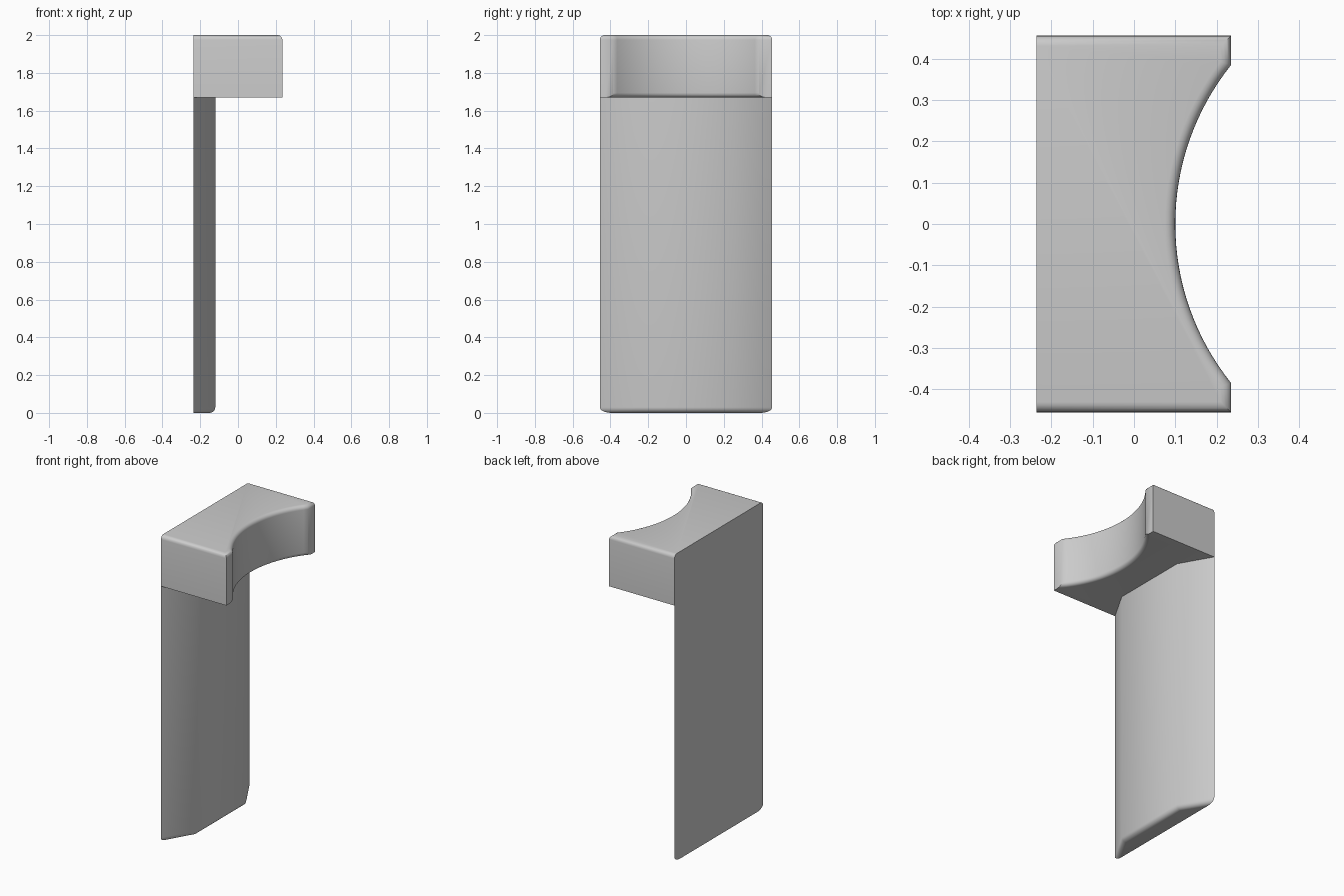
import bpy
import bmesh
import math

cube = bpy.data.objects.get("Cube")
if cube:
    bpy.data.objects.remove(cube, do_unlink=True)

grey = bpy.data.materials.new("light grey")
grey.use_nodes = True
grey.diffuse_color = (0.6, 0.6, 0.6, 1)
grey.node_tree.nodes["Principled BSDF"].inputs["Base Color"].default_value = (0.6, 0.6, 0.6, 1)

BACK, TIP, HALF = -0.236, 0.235, 0.456
SPLIT, TOP = 1.67, 2.0


def extruded(name, outline, z0, z1, rounded, width, angle):
    """Extrude an outline upward, round the edges picked by a rule, smooth it."""
    bm = bmesh.new()
    base = bm.faces.new([bm.verts.new((x, y, z0)) for x, y in outline])
    new = bmesh.ops.extrude_face_region(bm, geom=[base])["geom"]
    for v in new:
        if isinstance(v, bmesh.types.BMVert):
            v.co.z = z1
    bmesh.ops.recalc_face_normals(bm, faces=bm.faces)
    edges = [e for e in bm.edges if rounded(e.verts[0].co, e.verts[1].co)]
    bmesh.ops.bevel(bm, geom=edges, offset=width, segments=5, profile=0.5,
                    affect='EDGES', clamp_overlap=True)
    bmesh.ops.recalc_face_normals(bm, faces=bm.faces)
    mesh = bpy.data.meshes.new(name)
    bm.to_mesh(mesh)
    bm.free()
    mesh.materials.append(grey)
    obj = bpy.data.objects.new(name, mesh)
    bpy.context.collection.objects.link(obj)
    bpy.ops.object.select_all(action='DESELECT')
    obj.select_set(True)
    bpy.context.view_layer.objects.active = obj
    bpy.ops.object.shade_smooth_by_angle(angle=math.radians(angle))
    return obj


# Head block with a round notch in its +x face
notch_half, notch_x = 0.385, 0.10
depth = TIP - notch_x
radius = (notch_half ** 2 + depth ** 2) / (2 * depth)
sweep = math.asin(notch_half / radius)
steps = 32
arc = []
for i in range(steps + 1):
    a = sweep * (2 * i / steps - 1)
    arc.append((notch_x + radius - radius * math.cos(a), radius * math.sin(a)))
head_outline = [(BACK, -HALF), (TIP, -HALF)] + arc + [(TIP, HALF), (BACK, HALF)]


def head_rounded(a, b):
    if abs(a.z - b.z) > 0.01:
        return False
    if a.z > SPLIT + 0.1:
        return max(a.x, b.x) > BACK + 0.01
    return max(abs(a.y), abs(b.y)) < notch_half + 0.01


extruded("head_block", head_outline, SPLIT, TOP, head_rounded, 0.025, 40)

# Long plate with slanted sides and a rounded foot
front, flat = -0.12, 0.255
plate_outline = [(BACK, -HALF), (front, -flat), (front, flat), (BACK, HALF)]


def plate_rounded(a, b):
    return max(a.z, b.z) < 0.01 and max(a.x, b.x) > BACK + 0.01


extruded("long_plate", plate_outline, 0, SPLIT, plate_rounded, 0.03, 45)
